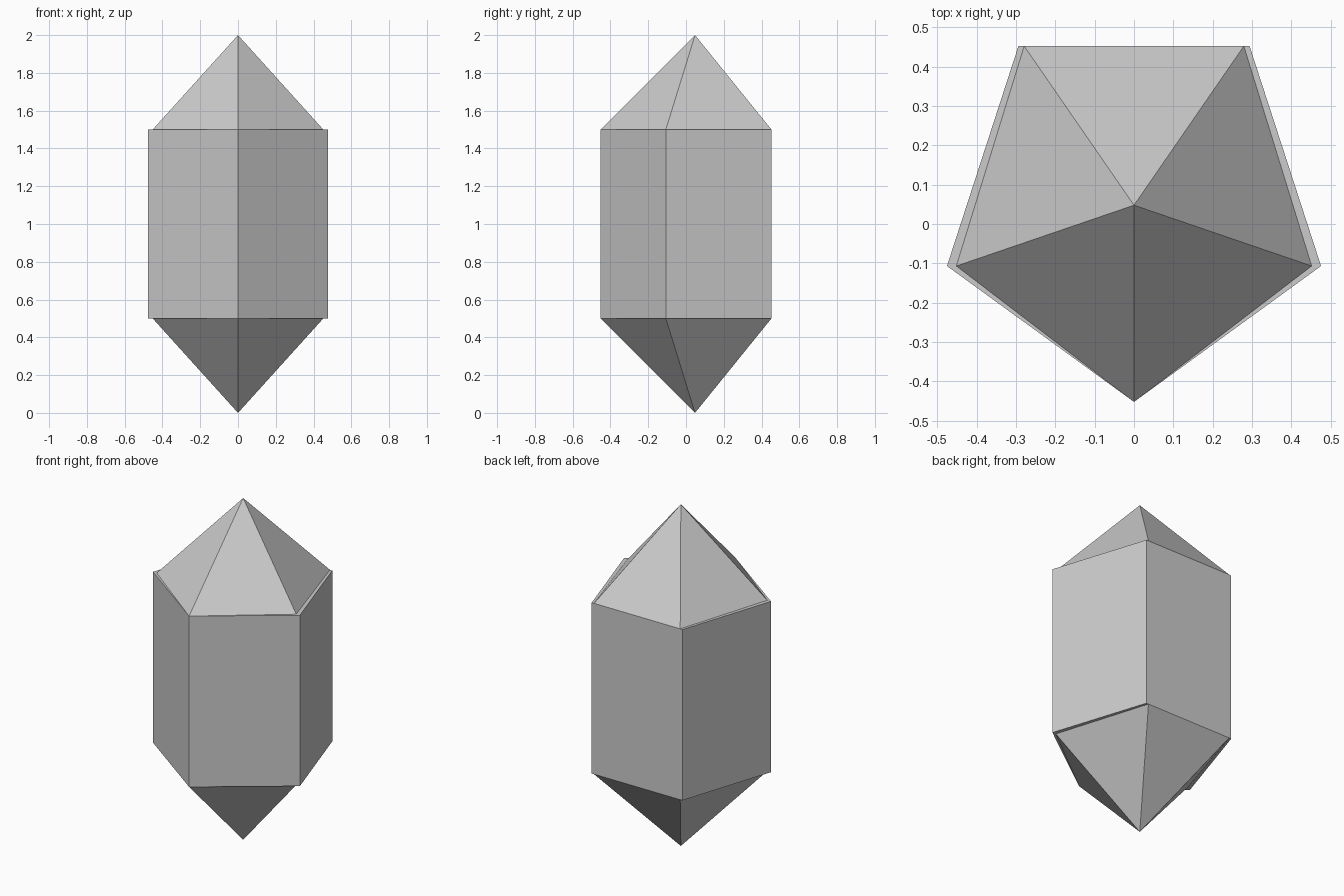
import bpy
import math

if "Cube" in bpy.data.objects:
    bpy.data.objects.remove(bpy.data.objects["Cube"])

SIDES = 5
RADIUS = 0.5
# offset that centres the pentagon's extents on y = 0
CY = (RADIUS - RADIUS * math.cos(math.pi / SIDES)) / 2


def crystal_part(name, z0, r_bottom, r_top, height, x_scale=1.0):
    """Five-sided prism or pyramid with one corner pointing to the front."""
    bpy.ops.mesh.primitive_cone_add(
        vertices=SIDES, radius1=r_bottom, radius2=r_top, depth=height,
        end_fill_type='NGON')
    obj = bpy.context.object
    obj.name = name
    # put a corner on -y regardless of the primitive's start angle
    first = max(obj.data.vertices, key=lambda v: v.co.xy.length).co
    turn = -math.pi / 2 - math.atan2(first.y, first.x)
    c, s = math.cos(turn), math.sin(turn)
    for v in obj.data.vertices:
        x, y, z = v.co
        v.co = ((x * c - y * s) * x_scale, x * s + y * c + CY,
                z + z0 + height / 2)
    return obj


# main shaft
crystal_part("crystal_shaft", 0.5, RADIUS, RADIUS, 1.0)
# pointed ends, slightly narrower across x
crystal_part("top_point", 1.5, RADIUS, 0.0, 0.5, 0.95)
crystal_part("bottom_point", 0.0, 0.0, RADIUS, 0.5, 0.95)
